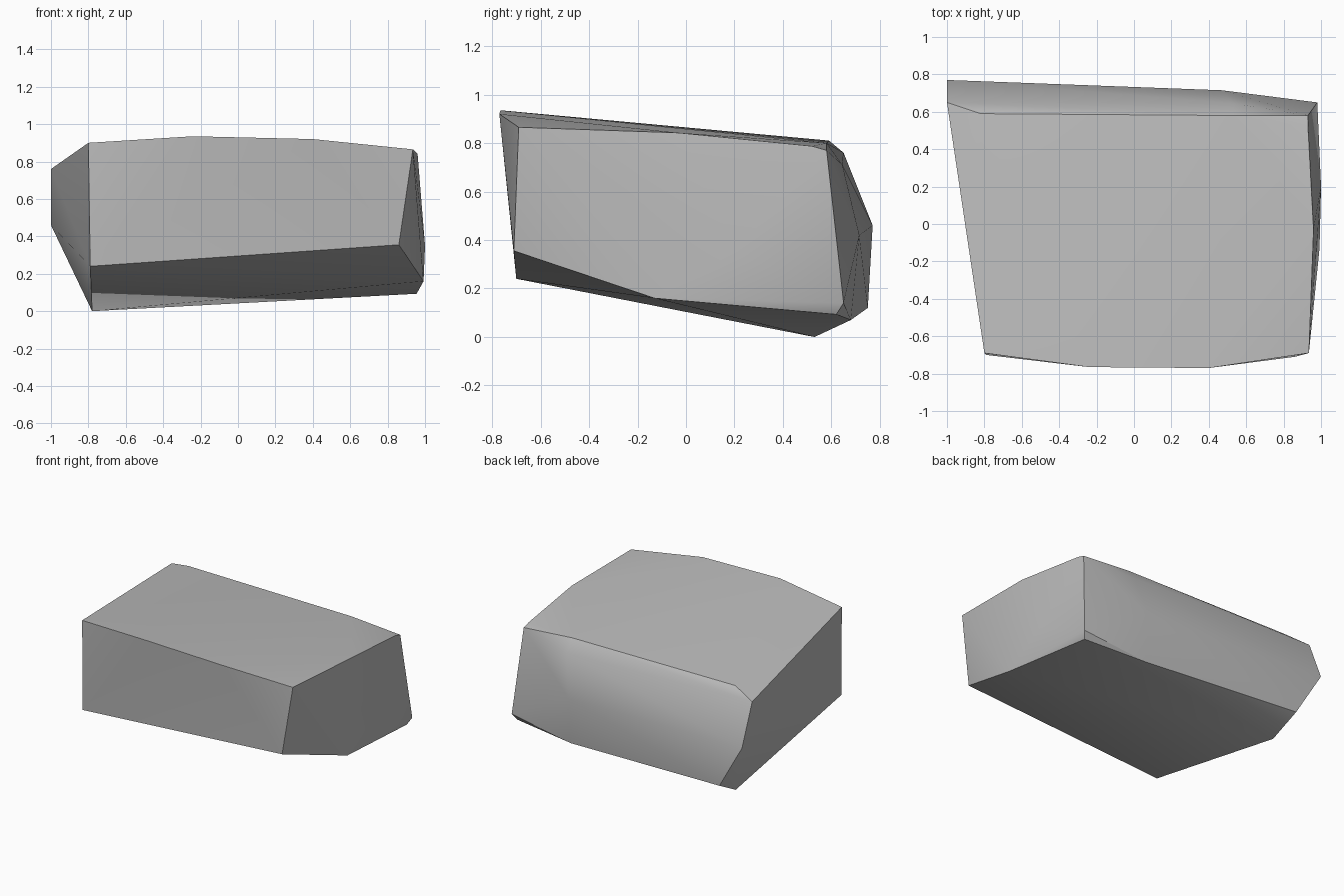
import bpy
import bmesh
import math
from mathutils import Vector

# Remove the default cube only
default_cube = bpy.data.objects.get("Cube")
if default_cube:
    bpy.data.objects.remove(default_cube, do_unlink=True)


def make_material(name, colour):
    material = bpy.data.materials.new(name)
    material.use_nodes = True
    material.diffuse_color = colour
    shader = material.node_tree.nodes["Principled BSDF"]
    shader.inputs["Base Color"].default_value = colour
    shader.inputs["Roughness"].default_value = 0.9
    return material


def make_stone(name, corner_groups, material):
    """Chisel a convex stone from the corners of its facets."""
    bm = bmesh.new()
    for group in corner_groups:
        for corner in group:
            bm.verts.new(Vector(corner))
    hull = bmesh.ops.convex_hull(bm, input=bm.verts[:])
    spare = set(hull["geom_interior"]) | set(hull["geom_unused"])
    loose = [item for item in spare if isinstance(item, bmesh.types.BMVert)]
    bmesh.ops.delete(bm, geom=loose, context="VERTS")
    bmesh.ops.recalc_face_normals(bm, faces=bm.faces[:])
    mesh = bpy.data.meshes.new(name)
    bm.to_mesh(mesh)
    bm.free()
    mesh.materials.append(material)
    stone = bpy.data.objects.new(name, mesh)
    bpy.context.collection.objects.link(stone)
    return stone


# Front face: gently bowed top edge, then the sloping lower edge
front_top_edge = [(-.8, -.69, .9), (-.24, -.765, .935), (.4, -.77, .92), (.935, -.69, .865)]
front_bottom_edge = [(.86, -.71, .355), (-.79, -.7, .24)]

# Left side: shallow bulge between the top and bottom edges
side_bulge = [(.96, -.03, .842), (1, .2, .35), (.992, -.13, .16)]

# Back of the top face and the chamfer under it
back_top_edge = [(-.82, .59, .81), (.53, .58, .8), (.93, .52, .787)]
back_chamfer = [(-1, .65, .76), (.53, .645, .71), (.93, .58, .77)]

# Back face and the bottom corners
back_belly = [(-1, .77, .46), (.47, .715, .42), (.98, .65, .14)]
bottom_corners = [(-.8, .75, .12), (.47, .68, .07), (.955, .62, .093), (-.78, .53, 0)]

grey_stone = make_material("grey stone", (.5, .5, .5, 1))
stone = make_stone(
    "stone_block",
    [front_top_edge, front_bottom_edge, side_bulge, back_top_edge,
     back_chamfer, back_belly, bottom_corners],
    grey_stone,
)

# Smooth the broad facets and keep the chiselled edges crisp
bpy.ops.object.select_all(action="DESELECT")
stone.select_set(True)
bpy.context.view_layer.objects.active = stone
bpy.ops.object.shade_smooth_by_angle(angle=math.radians(30))
